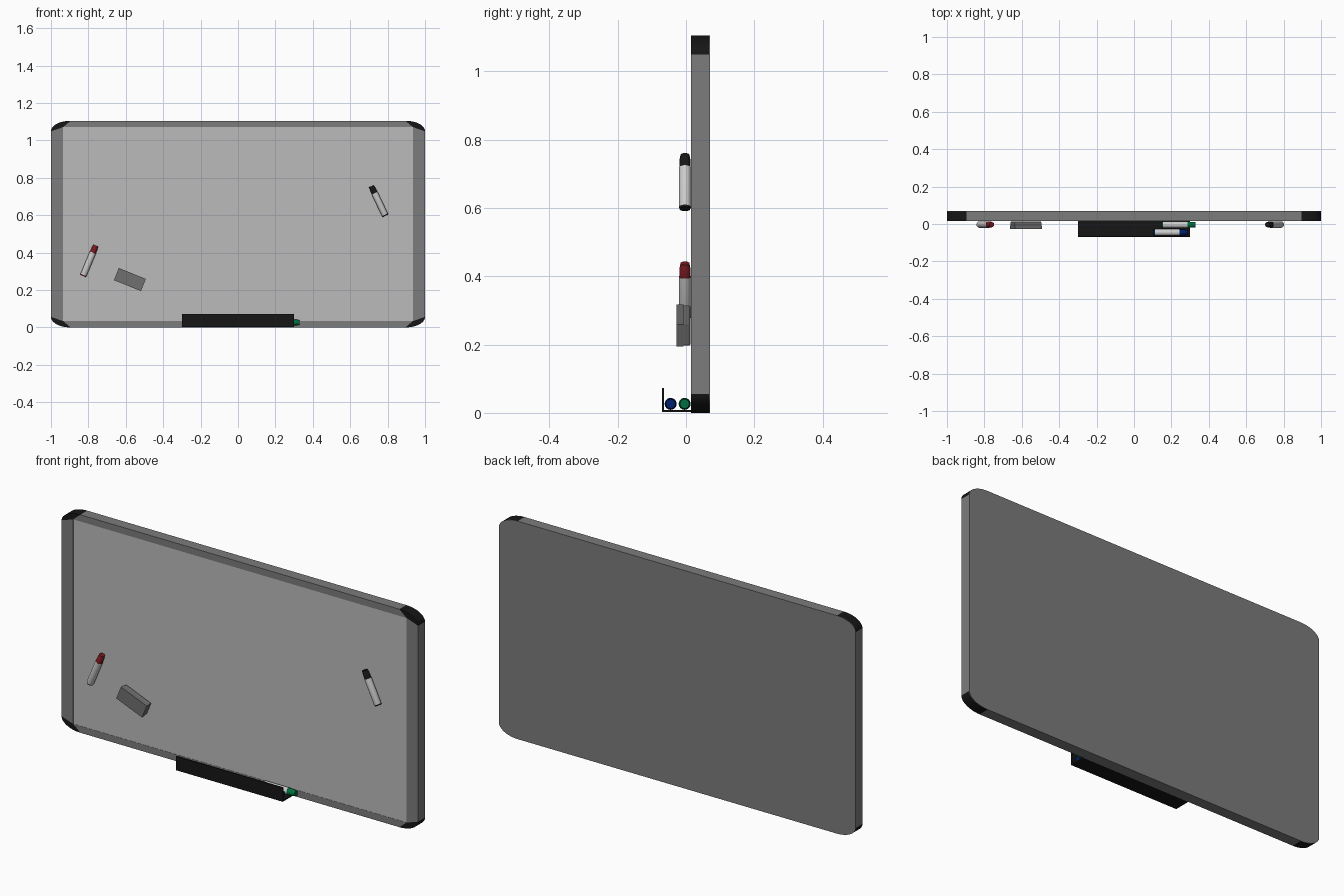
import bpy, bmesh, math
from mathutils import Vector

if "Cube" in bpy.data.objects:
    bpy.data.objects.remove(bpy.data.objects["Cube"])

H = 1.105                    # board height
YF, YB = 0.015, 0.07         # board front and back
CX, CZ = 0.105, 0.056        # corner radii
BX, BZ = 0.065, 0.034        # frame widths


def mat(name, r, g, b):
    m = bpy.data.materials.new(name)
    m.diffuse_color = (r, g, b, 1)
    m.use_nodes = True
    m.node_tree.nodes["Principled BSDF"].inputs["Base Color"].default_value = m.diffuse_color
    return m


BLACK = mat("black_plastic", 0.008, 0.008, 0.008)
FRAME = mat("frame_grey", 0.2, 0.2, 0.2)
PANEL = mat("panel_white", 0.5, 0.5, 0.5)
WHITE = mat("marker_white", 0.75, 0.75, 0.75)
FELT = mat("eraser_grey", 0.16, 0.16, 0.16)
RED = mat("red", 0.2, 0.01, 0.015)
GREEN = mat("green", 0.0, 0.16, 0.05)
BLUE = mat("blue", 0.0, 0.015, 0.16)


def finish(name, bm, mats, smooth=False):
    bmesh.ops.recalc_face_normals(bm, faces=bm.faces)
    me = bpy.data.meshes.new(name)
    bm.to_mesh(me)
    bm.free()
    for m in mats:
        me.materials.append(m)
    ob = bpy.data.objects.new(name, me)
    bpy.context.collection.objects.link(ob)
    if smooth:
        bpy.ops.object.select_all(action='DESELECT')
        ob.select_set(True)
        bpy.context.view_layer.objects.active = ob
        bpy.ops.object.shade_smooth_by_angle(angle=math.radians(35))
    return ob


def prism(name, pts, y0, y1, m, smooth=False):
    """Extrude an x-z outline from y0 to y1."""
    bm = bmesh.new()
    f = bm.faces.new([bm.verts.new((x, y0, z)) for x, z in pts])
    r = bmesh.ops.extrude_face_region(bm, geom=[f])
    vs = [v for v in r['geom'] if isinstance(v, bmesh.types.BMVert)]
    bmesh.ops.translate(bm, verts=vs, vec=(0, y1 - y0, 0))
    return finish(name, bm, [m], smooth)


def rect(x0, x1, z0, z1):
    return [(x0, z0), (x1, z0), (x1, z1), (x0, z1)]


def corner(sx, top, n=12):
    """Rounded corner points, from the side edge to the top or bottom edge."""
    out = []
    for i in range(n + 1):
        a = math.pi / 2 * i / n
        x = sx * (1 - CX + CX * math.cos(a))
        z = CZ - CZ * math.sin(a)
        out.append((x, H - z if top else z))
    return out


# Writing panel and full rounded back sheet
prism("writing_panel", rect(-1 + BX, 1 - BX, BZ, H - BZ), YF + 0.001, YB - 0.002, PANEL)
outline = (corner(1, False)[::-1] + corner(1, True)
           + corner(-1, True)[::-1] + corner(-1, False))
prism("back_sheet", outline, YB - 0.002, YB, FRAME, True)

# Frame rails and black corner caps
for sx, side in ((-1, "left"), (1, "right")):
    xi = sx * (1 - BX)
    prism(side + "_rail", [(sx, CZ), (xi, BZ), (xi, H - BZ), (sx, H - CZ)],
          YF, YB - 0.002, FRAME)
    for top in (False, True):
        zi = H - BZ if top else BZ
        prism(("top_" if top else "bottom_") + side + "_corner",
              corner(sx, top) + [(xi, zi)], YF, YB - 0.002, BLACK, True)
for z, zi, side in ((0, BZ, "bottom"), (H, H - BZ, "top")):
    prism(side + "_rail", [(-1 + CX, z), (1 - CX, z), (1 - BX, zi), (-1 + BX, zi)],
          YF, YB - 0.002, FRAME)

# Tray: L-shaped section, floor plus front lip
bm = bmesh.new()
section = [(YF, 0.002), (-0.07, 0.002), (-0.07, 0.073), (-0.064, 0.073),
           (-0.064, 0.009), (YF, 0.009)]
f = bm.faces.new([bm.verts.new((-0.3, y, z)) for y, z in section])
r = bmesh.ops.extrude_face_region(bm, geom=[f])
bmesh.ops.translate(bm, vec=(0.6, 0, 0),
                    verts=[v for v in r['geom'] if isinstance(v, bmesh.types.BMVert)])
finish("tray", bm, [BLACK])


# Markers: lathed profile (radius, height, material of the band below)
def marker(name, base, tip, colour, n=24):
    base, tip = Vector(base), Vector(tip)
    prof = [(0.0155, 0, 1), (0.017, 0.004, 1), (0.0175, 0.006, 1), (0.0175, 0.136, 0),
            (0.0165, 0.136, 1), (0.0155, 0.165, 1), (0.0145, 0.167, 1), (0.0135, 0.178, 1)]
    bm = bmesh.new()
    s = (tip - base).length / prof[-1][1]
    q = (tip - base).to_track_quat('Z', 'Y')
    rings = []
    for rad, h, _ in prof:
        rings.append([bm.verts.new(base + q @ Vector((
            rad * math.cos(2 * math.pi * i / n), rad * math.sin(2 * math.pi * i / n), h * s)))
            for i in range(n)])
    for k in range(1, len(rings)):
        for i in range(n):
            j = (i + 1) % n
            f = bm.faces.new((rings[k - 1][i], rings[k - 1][j], rings[k][j], rings[k][i]))
            f.material_index = prof[k][2]
    for ring in (rings[0], rings[-1]):
        bm.faces.new(ring).material_index = 1
    finish(name, bm, [WHITE, colour], True)


marker("red_marker", (-0.828, -0.003, 0.275), (-0.76, -0.003, 0.438), RED)
marker("black_marker", (0.788, -0.003, 0.597), (0.713, -0.003, 0.755), BLACK)
marker("green_marker", (0.15, -0.004, 0.0265), (0.328, -0.004, 0.0265), GREEN)
marker("blue_marker", (0.105, -0.045, 0.0265), (0.285, -0.045, 0.0265), BLUE)


# Eraser: felt block on a bevelled grip, tilted on the board
def block(name, y0, y1, w, h, bevel, m):
    ob = prism(name, rect(-w / 2, w / 2, -h / 2, h / 2), y0, y1, m)
    ob.location = (-0.578, 0, 0.256)
    ob.rotation_euler = (0, math.radians(22), 0)
    if bevel:
        b = ob.modifiers.new("bevel", 'BEVEL')
        b.width, b.segments = bevel, 2


block("eraser_felt", -0.028, -0.008, 0.156, 0.07, 0, FELT)
block("eraser_grip", -0.009, 0.013, 0.154, 0.068, 0.005, FELT)
